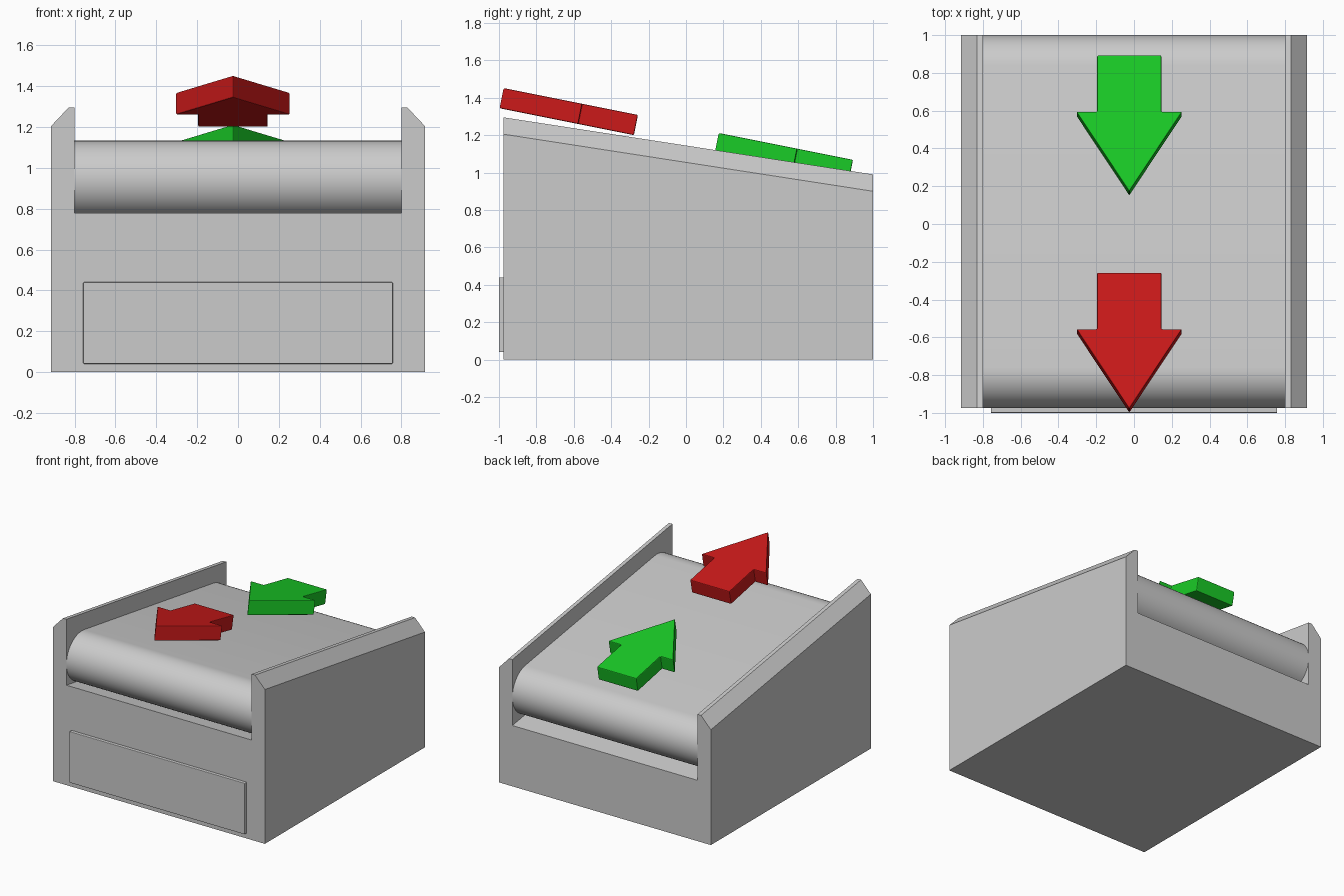
import bpy, bmesh
from math import sin, cos, pi, atan
from mathutils import Matrix, Vector

if "Cube" in bpy.data.objects:
    bpy.data.objects.remove(bpy.data.objects["Cube"])

SLOPE = -0.305 / 1.975      # fall of the conveyor from front to back
FRONT, BACK = -0.975, 1.0


def prism(name, points, offset):
    """Closed solid from a planar outline swept along an offset vector."""
    bm = bmesh.new()
    face = bm.faces.new([bm.verts.new(p) for p in points])
    ext = bmesh.ops.extrude_face_region(bm, geom=[face])
    moved = [g for g in ext["geom"] if isinstance(g, bmesh.types.BMVert)]
    bmesh.ops.translate(bm, verts=moved, vec=Vector(offset))
    bmesh.ops.recalc_face_normals(bm, faces=bm.faces)
    mesh = bpy.data.meshes.new(name)
    bm.to_mesh(mesh)
    bm.free()
    obj = bpy.data.objects.new(name, mesh)
    bpy.context.collection.objects.link(obj)
    return obj


def bevel(obj, width):
    mod = obj.modifiers.new("edge_bevel", "BEVEL")
    mod.width = width
    mod.segments = 2


def material(name, color):
    mat = bpy.data.materials.new(name)
    mat.diffuse_color = color
    mat.use_nodes = True
    mat.node_tree.nodes["Principled BSDF"].inputs["Base Color"].default_value = mat.diffuse_color
    return mat


# Lower housing with sloped top
prism("housing", [(-0.8, FRONT, 0), (-0.8, BACK, 0),
                  (-0.8, BACK, 0.475), (-0.8, FRONT, 0.78)], (1.6, 0, 0))

# Side walls: chamfered section swept front to back, back end dropped along the slope
for side, name in ((-1, "left_wall"), (1, "right_wall")):
    section = [(0.8, 0), (0.915, 0), (0.915, 1.205), (0.83, 1.295), (0.8, 1.295)]
    wall = prism(name, [(side * x, FRONT, z) for x, z in section],
                 (0, BACK - FRONT, 0))
    for v in wall.data.vertices:
        if v.co.z > 0.5:
            v.co.z += SLOPE * (v.co.y - FRONT)

# Conveyor belt: capsule outline with rounded ends
R, Y0, Y1, Z0 = 0.19, -0.785, 0.81, 0.943
Z1 = Z0 + SLOPE * (Y1 - Y0)
tilt, steps = atan(SLOPE), 24
outline = []
for cy, cz, start in ((Y0, Z0, pi / 2), (Y1, Z1, -pi / 2)):
    for i in range(steps + 1):
        a = start + tilt + pi * i / steps
        outline.append((-0.8, cy + R * cos(a), cz + R * sin(a)))
belt = prism("conveyor_belt", outline, (1.6, 0, 0))
bpy.context.view_layer.objects.active = belt
belt.select_set(True)
bpy.ops.object.shade_smooth_by_angle()
belt.select_set(False)

# Front panel
panel = prism("front_panel", [(-0.758, -1, 0.04), (0.758, -1, 0.04),
                              (0.758, -1, 0.44), (-0.758, -1, 0.44)], (0, 0.04, 0))
bevel(panel, 0.004)

# Floating direction arrows, tail at the local origin, pointing to the front
ARROW = [(-0.17, 0), (0.17, 0), (0.17, -0.305), (0.28, -0.305),
         (0, -0.735), (-0.28, -0.305), (-0.17, -0.305)]
for name, y, z, color in (("red_arrow", -0.257, 1.308, (0.6, 0.01, 0.01, 1)),
                          ("green_arrow", 0.893, 1.068, (0.01, 0.6, 0.02, 1))):
    arrow = prism(name, [(x, s, 0) for x, s in ARROW], (0, 0, -0.11))
    arrow.data.transform(Matrix.Translation((-0.025, y, z))
                         @ Matrix.Rotation(-atan(0.2), 4, "X"))
    arrow.data.materials.append(material(name + "_paint", color))
    bevel(arrow, 0.006)
